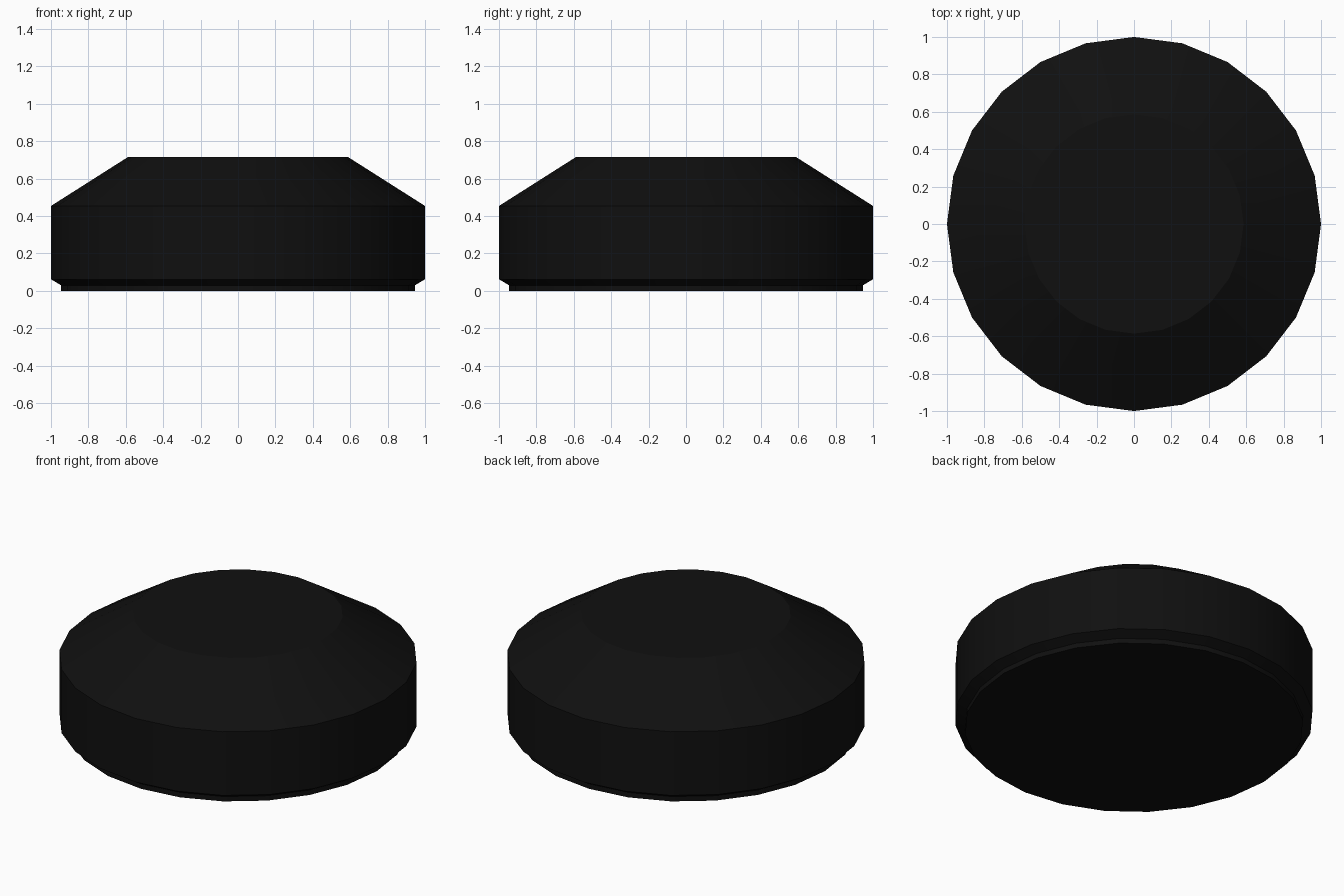
import bpy
import bmesh
from math import cos, sin, tau, radians

if "Cube" in bpy.data.objects:
    bpy.data.objects.remove(bpy.data.objects["Cube"])

SIDES = 24

# near-black finish
black = bpy.data.materials.new("black_finish")
black.diffuse_color = (0.005, 0.005, 0.005, 1)
black.use_nodes = True
black.node_tree.nodes["Principled BSDF"].inputs["Base Color"].default_value = black.diffuse_color


def lathe(name, profile):
    """Turn a (radius, height) profile into a closed solid with flat caps."""
    bm = bmesh.new()
    rings = [[bm.verts.new((r * cos(tau * i / SIDES), r * sin(tau * i / SIDES), z))
              for i in range(SIDES)] for r, z in profile]
    for low, high in zip(rings, rings[1:]):
        for i in range(SIDES):
            j = (i + 1) % SIDES
            bm.faces.new((low[i], low[j], high[j], high[i]))
    bm.faces.new(rings[0][::-1])
    bm.faces.new(rings[-1])
    mesh = bpy.data.meshes.new(name)
    bm.to_mesh(mesh)
    bm.free()
    obj = bpy.data.objects.new(name, mesh)
    bpy.context.collection.objects.link(obj)
    mesh.materials.append(black)
    bpy.ops.object.select_all(action='DESELECT')
    obj.select_set(True)
    bpy.context.view_layer.objects.active = obj
    bpy.ops.object.shade_smooth_by_angle(angle=radians(30))
    return obj


# foot step, small chamfer, straight wall, sloped shoulder and flat top
lathe("knob_body", [(0.946, 0), (0.946, 0.03), (1, 0.062), (1, 0.454), (0.586, 0.717)])
